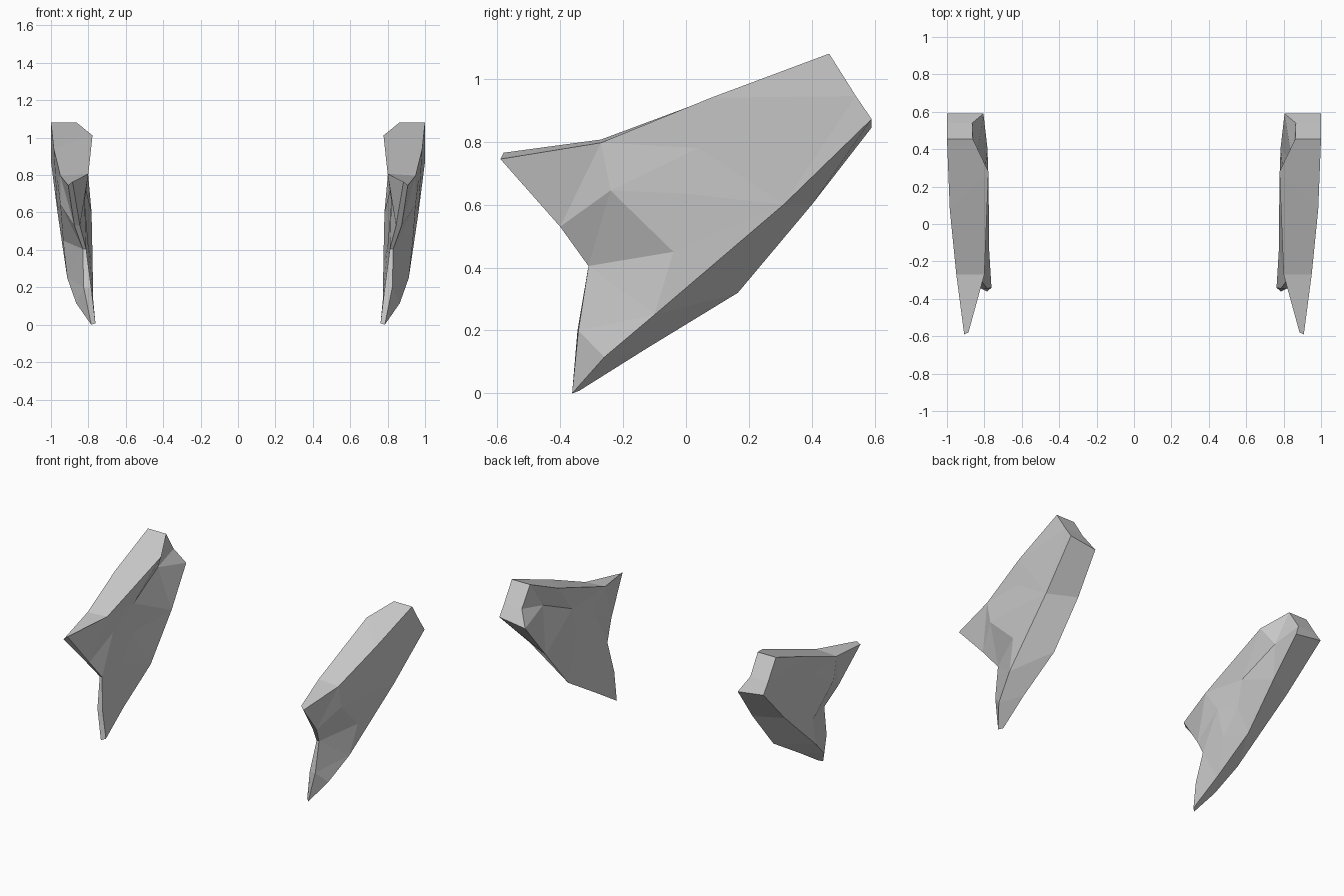
import bpy, bmesh
from mathutils import Vector
from mathutils.geometry import delaunay_2d_cdt

if "Cube" in bpy.data.objects:
    bpy.data.objects.remove(bpy.data.objects["Cube"])

# Matching outlines of the outer and inner side of one fin, running tip - top - back - underside - foot - front
OUTER = [(.908, -.59, .745), (.95, -.27, .797), (.985, .08, .94), (1, .455, 1.08),
         (1, .54, .945), (1, .59, .872), (.965, .31, .60), (.913, -.10, .25),
         (.865, -.26, .115), (.785, -.362, 0), (.825, -.342, .20), (.83, -.31, .405), (.875, -.40, .53)]
INNER = [(.885, -.58, .765), (.80, -.27, .807), (.778, .28, 1.012), (.862, .455, 1.08),
         (.865, .54, .945), (.805, .59, .845), (.783, .40, .60), (.777, .165, .32),
         (.775, -.13, .14), (.762, -.34, .008), (.785, -.345, .20), (.812, -.31, .405), (.845, -.40, .53)]
# Facet points inside each side: a faint ridge outside, a shallow hollow inside
OUTER_FACETS = [(.95, -.24, .645), (.957, 0, .635), (.967, .04, .78), (.935, -.04, .45)]
INNER_FACETS = [(.845, .34, .90), (.825, .05, .77), (.82, -.18, .66), (.815, .02, .58), (.80, -.10, .42)]


def add_side(bm, outline, facets, creases=()):
    """Fill one side as flat triangles, in the side-on (y, z) plane."""
    pts = outline + facets
    n = len(outline)
    verts = [bm.verts.new(p) for p in pts]
    edges = [(i, (i + 1) % n) for i in range(n)] + list(creases)
    tris = delaunay_2d_cdt([Vector(p[1:]) for p in pts], edges, [], 1, 1e-5)
    for tri in tris[2]:
        bm.faces.new([verts[tris[3][i][0]] for i in tri])
    return verts[:n]


# Fin: two faceted sides joined by a rim, mirrored to the other side
bm = bmesh.new()
outer = add_side(bm, OUTER, OUTER_FACETS)
inner = add_side(bm, INNER, INNER_FACETS, [(4, 13), (13, 14), (2, 13)])
for i in range(len(outer)):
    j = (i + 1) % len(outer)
    bm.faces.new((outer[i], outer[j], inner[j], inner[i]))
bmesh.ops.recalc_face_normals(bm, faces=bm.faces)

mesh = bpy.data.meshes.new("side_fins")
bm.to_mesh(mesh)
bm.free()
fins = bpy.data.objects.new("side_fins", mesh)
bpy.context.collection.objects.link(fins)
mirror = fins.modifiers.new("mirror", 'MIRROR')
mirror.use_axis[0] = True
